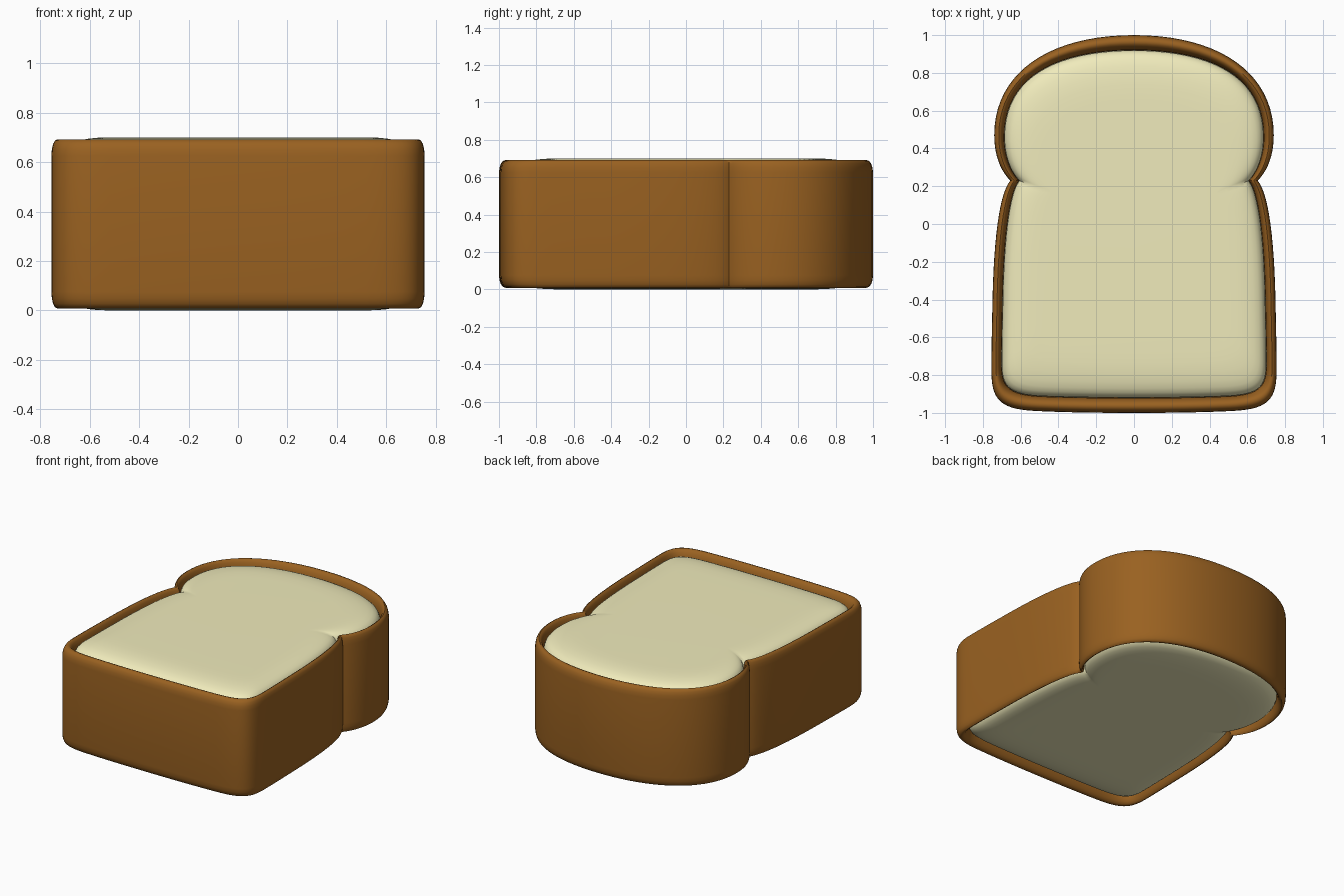
import bpy, bmesh, math
from mathutils import Vector
from mathutils.geometry import interpolate_bezier

if "Cube" in bpy.data.objects:
    bpy.data.objects.remove(bpy.data.objects["Cube"])

MID = 0.35  # half thickness of the slice

# Right half of the slice outline: bezier segments from top centre to bottom centre
SEGMENTS = [
    ((0, 1), (0.45, 1), (0.74, 0.80), (0.74, 0.47), 20),
    ((0.74, 0.47), (0.74, 0.37), (0.71, 0.285), (0.655, 0.23), 10),
    ((0.655, 0.23), (0.715, 0.16), (0.745, -0.10), (0.75, -0.45), 14),
    ((0.75, -0.45), (0.753, -0.58), (0.755, -0.68), (0.755, -0.78), 5),
    ((0.755, -0.78), (0.755, -0.94), (0.70, -0.98), (0.52, -0.99), 14),
    ((0.52, -0.99), (0.35, -0.998), (0.18, -1), (0, -1), 6),
]


def make_outline():
    half = []
    for a, b, c, d, n in SEGMENTS:
        pts = interpolate_bezier(Vector(a), Vector(b), Vector(c), Vector(d), n + 1)
        half += [(p[0], p[1]) for p in pts[:-1]]
    half.append((0, -1))
    return half + [(-x, y) for x, y in reversed(half[1:-1])]


OUTER = make_outline()
INNER = [(x * 0.928, y * (1 - 0.08 * y * y)) for x, y in OUTER]


def loft(name, rings, color, cap):
    bm = bmesh.new()
    loops = [[bm.verts.new(co) for co in ring] for ring in rings]
    n = len(OUTER)
    for lo, hi in zip(loops, loops[1:]):
        for i in range(n):
            j = (i + 1) % n
            bm.faces.new((lo[i], lo[j], hi[j], hi[i]))
    if cap:
        bm.faces.new(loops[0])
        bm.faces.new(loops[-1])
    bmesh.ops.recalc_face_normals(bm, faces=bm.faces[:])
    mesh = bpy.data.meshes.new(name)
    bm.to_mesh(mesh)
    bm.free()
    obj = bpy.data.objects.new(name, mesh)
    bpy.context.collection.objects.link(obj)
    mat = bpy.data.materials.new(name)
    mat.diffuse_color = color
    mat.use_nodes = True
    mat.node_tree.nodes["Principled BSDF"].inputs["Base Color"].default_value = mat.diffuse_color
    mesh.materials.append(mat)
    bpy.ops.object.select_all(action='DESELECT')
    obj.select_set(True)
    bpy.context.view_layer.objects.active = obj
    bpy.ops.object.shade_smooth_by_angle(angle=math.radians(50))
    return obj


def mirrored(section):
    # Repeat the upper half of a section below the middle plane
    return [(t, 2 * MID - z) for t, z in reversed(section)] + section


# Crust: rounded rim, t runs from outer outline (0) to inner outline (1)
rim = [(0, 0.625), (0.04, 0.652), (0.13, 0.673), (0.27, 0.687), (0.45, 0.692),
       (0.62, 0.687), (0.77, 0.674), (0.89, 0.654), (0.97, 0.63), (1.0, 0.60)]
crust_rings = [[(a[0] + (b[0] - a[0]) * t, a[1] + (b[1] - a[1]) * t, z)
                for a, b in zip(OUTER, INNER)] for t, z in mirrored(rim)]
loft("crust", crust_rings, (0.32, 0.12, 0.015, 1), False)

# Crumb: soft pillow, s scales the inner outline towards the centre
pillow = [(1.0, 0.60), (0.998, 0.632), (0.988, 0.652), (0.97, 0.668), (0.945, 0.679),
          (0.91, 0.688), (0.86, 0.695), (0.80, 0.699), (0.72, 0.70)]
crumb_rings = [[(x * s, y * s, z) for x, y in INNER] for s, z in mirrored(pillow)]
loft("crumb", crumb_rings, (0.87, 0.83, 0.50, 1), True)
